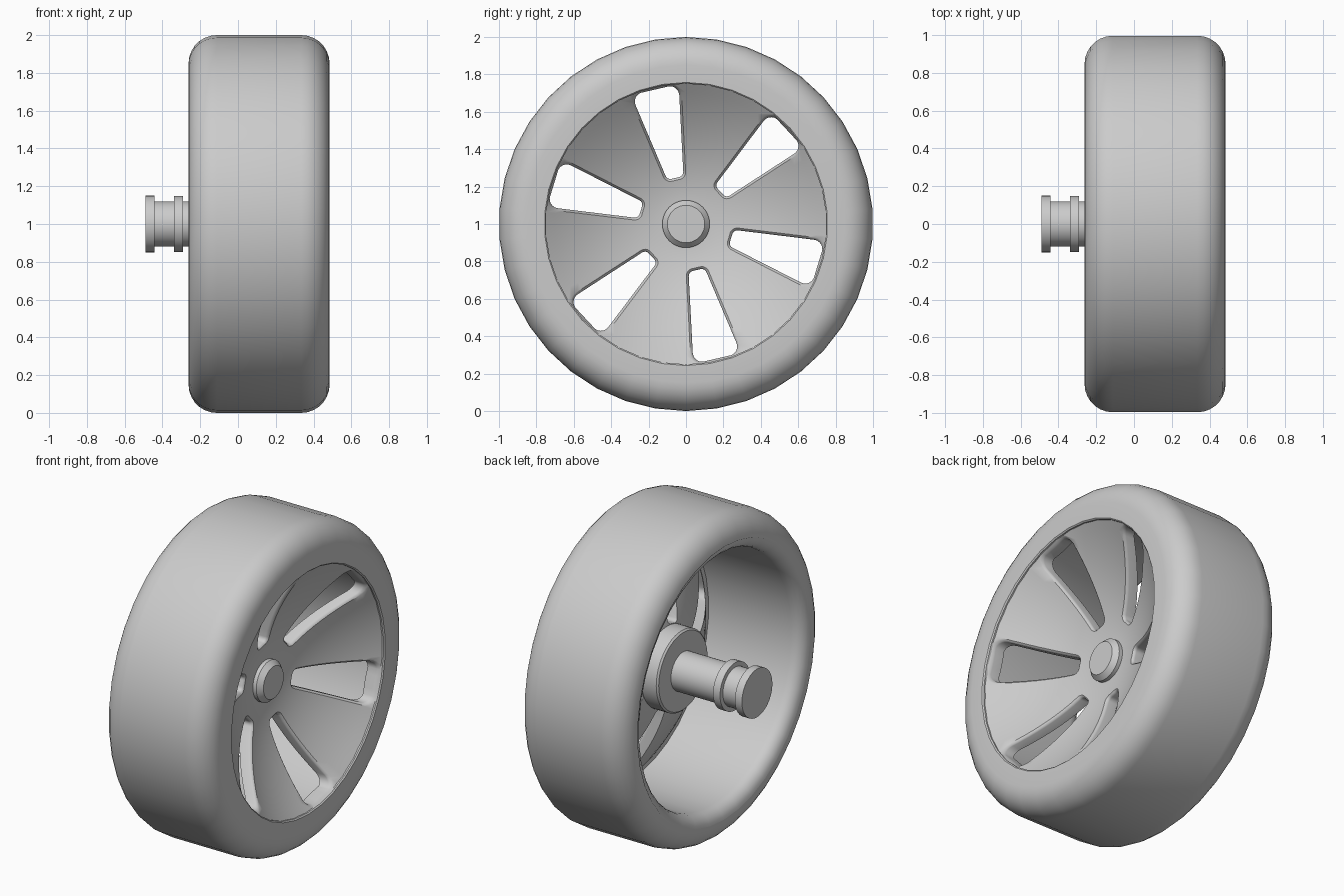
import bpy, bmesh, math
from mathutils import Vector

if "Cube" in bpy.data.objects:
    bpy.data.objects.remove(bpy.data.objects["Cube"])

GREY = (0.6, 0.6, 0.6, 1)
grey = bpy.data.materials.new("plain grey")
grey.use_nodes = True
grey.diffuse_color = GREY
grey.node_tree.nodes["Principled BSDF"].inputs["Base Color"].default_value = GREY


def finish(name, bm):
    """Turn a bmesh into a named, smooth shaded grey object."""
    bmesh.ops.remove_doubles(bm, verts=bm.verts, dist=1e-5)
    bmesh.ops.recalc_face_normals(bm, faces=bm.faces)
    mesh = bpy.data.meshes.new(name)
    bm.to_mesh(mesh)
    bm.free()
    mesh.materials.append(grey)
    obj = bpy.data.objects.new(name, mesh)
    bpy.context.collection.objects.link(obj)
    return obj


def smooth(obj):
    bpy.ops.object.select_all(action="DESELECT")
    obj.select_set(True)
    bpy.context.view_layer.objects.active = obj
    bpy.ops.object.shade_smooth_by_angle(angle=math.radians(35))


def on_wheel(x, r, angle):
    return Vector((x, r * math.cos(angle), 1 + r * math.sin(angle)))


def bridge(bm, a, b):
    """Join two rings of vertices with quads."""
    for i in range(len(a)):
        j = (i + 1) % len(a)
        bm.faces.new((a[i], a[j], b[j], b[i]))


def lathe(name, profile, segments):
    """Revolve a closed (x, radius) profile about the axle line."""
    bm = bmesh.new()
    rings = [[bm.verts.new(on_wheel(x, r, math.tau * i / segments + math.pi / 2))
              for i in range(segments)] for x, r in profile]
    for a, b in zip(rings, rings[1:] + rings[:1]):
        bridge(bm, a, b)
    bmesh.ops.dissolve_degenerate(bm, dist=1e-6, edges=bm.edges)
    return finish(name, bm)


def arc(cx, cr, radius, start, end, steps):
    return [(cx + radius * math.cos(t), cr + radius * math.sin(t))
            for t in (math.radians(start + (end - start) * i / steps)
                      for i in range(steps + 1))]


# Tyre with rounded shoulders and an open back
tyre_profile = ([(0.4, 0.78), (0.43, 0.75), (0.478, 0.75), (0.485, 0.757)]
                + arc(0.335, 0.85, 0.15, 0, 90, 7)
                + arc(-0.112, 0.85, 0.15, 90, 180, 7)
                + arc(-0.18, 0.86, 0.08, 180, 270, 5))
smooth(lathe("tyre", tyre_profile, 38))


# Concave wheel disc
def dish(r):
    return 0.19 + 0.28 * (max(r - 0.1, 0) / 0.65) ** 1.8


radii = [0.75 * i / 16 for i in range(17)]
disc_profile = ([(dish(r), r) for r in radii] + [(0.44, 0.79), (0.39, 0.79)]
                + [(dish(r) - 0.08, r) for r in reversed(radii)])
disc = lathe("wheel_disc", disc_profile, 76)

# Window cutter whose mouth flares to leave a rounded lip
INNER, OUTER, HALF = 0.253, 0.742, math.radians(10)


def window_outline(grow):
    """Rounded sector pointing along the first axis, as 2D points."""
    points = []
    for r, c, side, start in ((INNER + 0.028, 0.028, -1, 180), (OUTER - 0.05, 0.05, -1, 270),
                              (OUTER - 0.05, 0.05, 1, 0), (INNER + 0.028, 0.028, 1, 90)):
        t = side * (HALF - math.asin(c / r))
        points += arc(r * math.cos(t), r * math.sin(t), c + grow, start + (10 if start in (0, 90) else -10),
                      start + 90 + (10 if start in (0, 90) else -10), 5)
    dense = []
    for p, q in zip(points, points[1:] + points[:1]):
        p, q = Vector(p), Vector(q)
        n = max(1, round((q - p).length / 0.045))
        dense += [p.lerp(q, i / n) for i in range(n)]
    return dense


bm = bmesh.new()
for k in range(6):
    turn = math.radians(103 + 60 * k)
    rings = []
    for depth, grow in ((None, 0), (-0.02, 0), (-0.012, 0.002), (-0.005, 0.007), (0.003, 0.016), (1, 0.016)):
        ring = []
        for p in window_outline(grow):
            r = p.length
            x = 0 if depth is None else 0.8 if depth == 1 else dish(r) + depth
            ring.append(bm.verts.new(on_wheel(x, r, math.atan2(p.y, p.x) + turn)))
        rings.append(ring)
    for a, b in zip(rings, rings[1:]):
        bridge(bm, a, b)
    bm.faces.new(rings[0])
    bm.faces.new(rings[-1])
cutter = finish("window_cutter", bm)
cutter.hide_render = True

cut = disc.modifiers.new("windows", "BOOLEAN")
cut.operation = "DIFFERENCE"
cut.solver = "EXACT"
cut.object = cutter
bpy.context.view_layer.objects.active = disc
bpy.ops.object.modifier_apply(modifier=cut.name)
bpy.data.objects.remove(cutter)
smooth(disc)

# Hub boss behind the disc and cap in front
smooth(lathe("hub_boss", [(0.18, 0), (0.18, 0.25), (0.03, 0.25), (0.02, 0.24), (0.02, 0)], 48))
smooth(lathe("hub_cap", [(0.17, 0), (0.17, 0.127), (0.215, 0.127), (0.245, 0.1), (0.245, 0)], 48))

# Axle with a collar and an end flange
smooth(lathe("axle", [(0.03, 0), (0.03, 0.12), (-0.29, 0.12), (-0.29, 0.148), (-0.338, 0.148),
                      (-0.338, 0.12), (-0.442, 0.12), (-0.442, 0.15), (-0.49, 0.15), (-0.49, 0)], 40))
